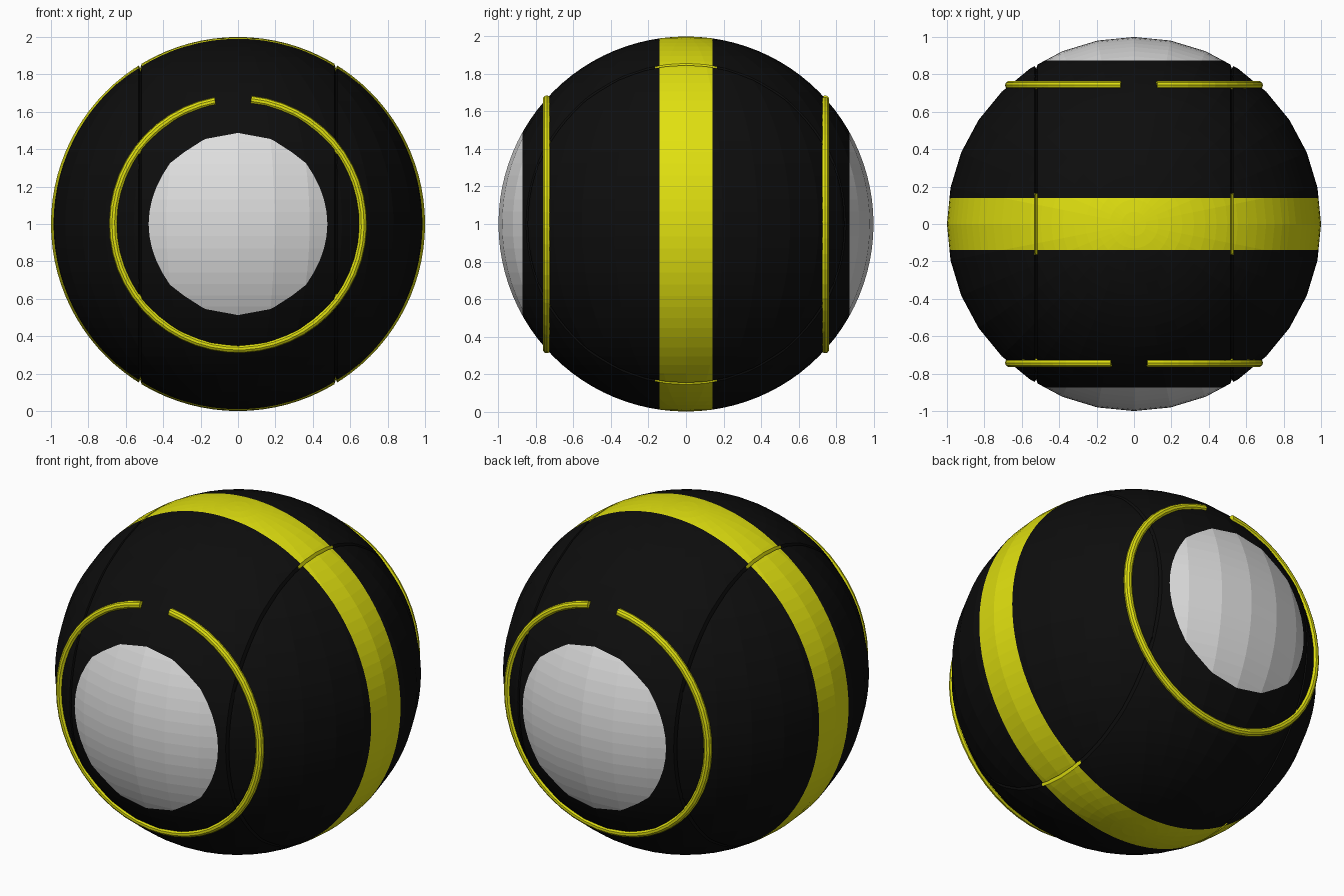
import bpy, bmesh, math
from mathutils import Vector

if "Cube" in bpy.data.objects:
    bpy.data.objects.remove(bpy.data.objects["Cube"])

CENTRE = Vector((0, 0, 1))
BAND, CAP = 0.14, 0.873            # y limits of the stripe and the end caps
SEAM_X, SEAM_W, SEAM_Y = 0.523, 0.008, 0.165


def material(name, rgb):
    m = bpy.data.materials.new(name)
    m.diffuse_color = (*rgb, 1)
    m.use_nodes = True
    m.node_tree.nodes["Principled BSDF"].inputs["Base Color"].default_value = m.diffuse_color
    return m


BLACK = material("black", (0.004, 0.004, 0.004))
YELLOW = material("yellow", (0.75, 0.75, 0.005))
WHITE = material("pale_grey", (0.73, 0.73, 0.73))


def make_object(name, bm, mats):
    me = bpy.data.meshes.new(name)
    bmesh.ops.recalc_face_normals(bm, faces=bm.faces[:])
    bm.to_mesh(me)
    bm.free()
    ob = bpy.data.objects.new(name, me)
    for m in mats:
        me.materials.append(m)
    bpy.context.collection.objects.link(ob)
    return ob


# Ball: faceted sphere, sliced along stripe, cap and seam edges
bm = bmesh.new()
bmesh.ops.create_uvsphere(bm, u_segments=32, v_segments=48, radius=1)


def cut(axis, value):
    co, no = Vector((0, 0, 0)), Vector((0, 0, 0))
    co[axis], no[axis] = value, 1
    bmesh.ops.bisect_plane(bm, geom=bm.verts[:] + bm.edges[:] + bm.faces[:],
                           plane_co=co, plane_no=no, dist=1e-5)


for s in (-1, 1):
    for y in (BAND, SEAM_Y, CAP):
        cut(1, s * y)
    for d in (-SEAM_W, 0, SEAM_W):
        cut(0, s * (SEAM_X + d))

# Colour by distance along y; the seam is yellow slightly past the stripe
for f in bm.faces:
    c = f.calc_center_median()
    in_seam = abs(abs(c.x) - SEAM_X) < SEAM_W
    if abs(c.y) > CAP:
        f.material_index = 2
    elif abs(c.y) < (SEAM_Y if in_seam else BAND):
        f.material_index = 1

# Sink the seam centre lines into V grooves
for v in bm.verts:
    if abs(abs(v.co.x) - SEAM_X) < 1e-4:
        v.co.y *= 0.977
        v.co.z *= 0.977
bmesh.ops.translate(bm, verts=bm.verts[:], vec=CENTRE)
make_object("ball", bm, [BLACK, YELLOW, WHITE])


# Open tube rings around the two caps, gap at the top
def open_ring(name, side):
    bm = bmesh.new()
    major, minor, steps, sides = 0.667, 0.023, 48, 10
    start, end = math.radians(6), math.radians(360 - 10.5)
    loops = []
    for i in range(steps + 1):
        a = start + (end - start) * i / steps
        loop = []
        for j in range(sides):
            b = 2 * math.pi * j / sides
            r = major + minor * math.cos(b)
            p = Vector((r * math.sin(a), -0.742 + minor * math.sin(b), r * math.cos(a)))
            loop.append(bm.verts.new(Vector((p.x * side, p.y * side, p.z)) + CENTRE))
        loops.append(loop)
    for l0, l1 in zip(loops, loops[1:]):
        for j in range(sides):
            k = (j + 1) % sides
            bm.faces.new((l0[j], l0[k], l1[k], l1[j]))
    bm.faces.new(loops[0])
    bm.faces.new(loops[-1])
    make_object(name, bm, [YELLOW])


open_ring("front_ring", 1)
open_ring("back_ring", -1)
